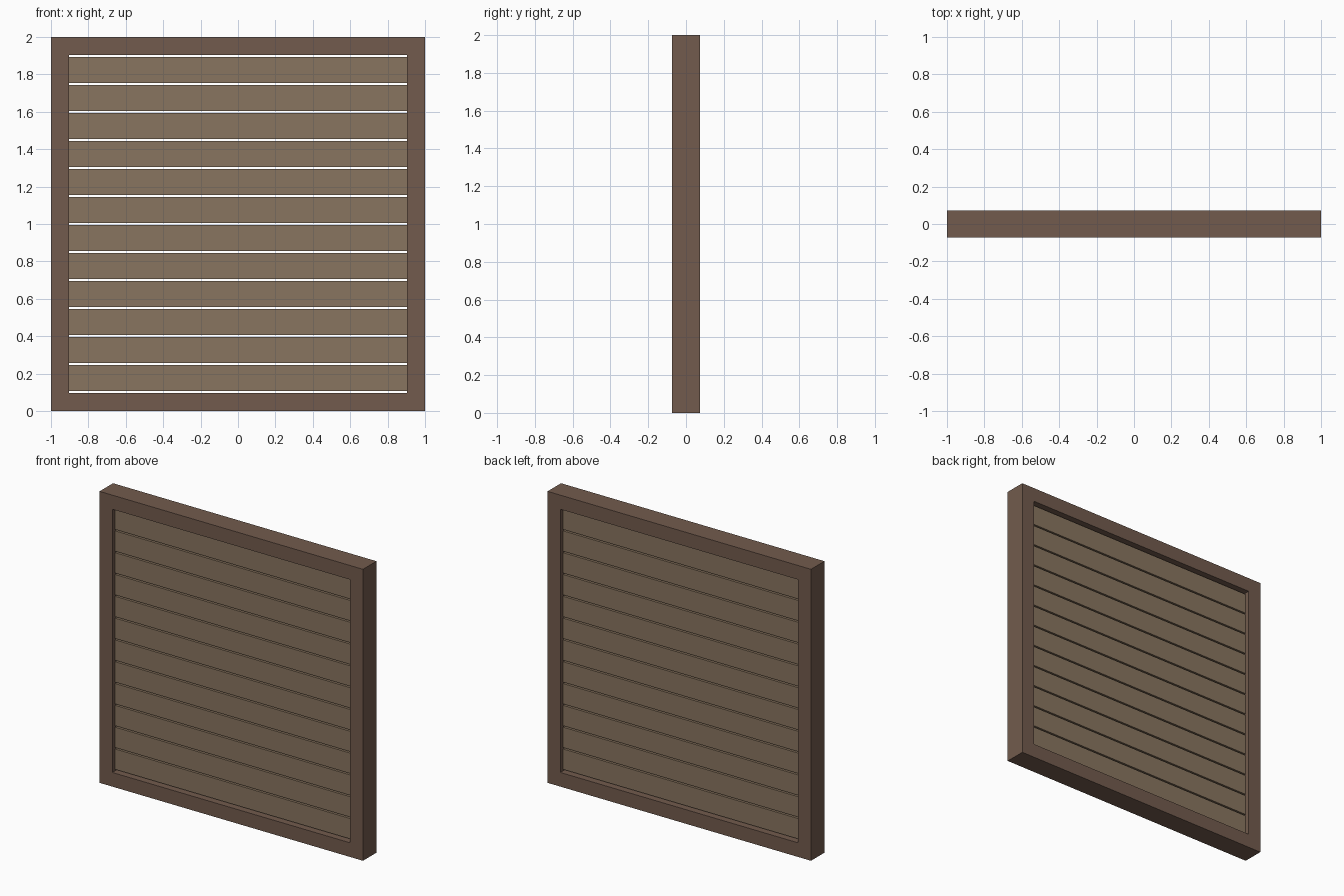
import bpy

if "Cube" in bpy.data.objects:
    bpy.data.objects.remove(bpy.data.objects["Cube"])

SIZE, BORDER, HALF_DEPTH = 2.0, 0.097, 0.073
SLATS, GAP, SLAT_HALF = 12, 0.01, 0.043


def material(name, color):
    m = bpy.data.materials.new(name)
    m.diffuse_color = color
    m.use_nodes = True
    m.node_tree.nodes["Principled BSDF"].inputs["Base Color"].default_value = m.diffuse_color
    return m


def box(name, x, y, z, mat):
    bpy.ops.mesh.primitive_cube_add(
        size=1, location=(sum(x) / 2, sum(y) / 2, sum(z) / 2))
    ob = bpy.context.object
    ob.name = name
    ob.scale = (x[1] - x[0], y[1] - y[0], z[1] - z[0])
    bpy.ops.object.transform_apply(location=False, rotation=False, scale=True)
    ob.data.materials.append(mat)
    return ob


dark = material("frame_brown", (0.17, 0.105, 0.075, 1))
light = material("slat_brown", (0.25, 0.178, 0.115, 1))

# Outer frame: one block with a square opening cut through
frame = box("frame", (-1, 1), (-HALF_DEPTH, HALF_DEPTH), (0, SIZE), dark)
inner = 1 - BORDER
cutter = box("opening_cutter", (-inner, inner), (-1, 1),
             (BORDER, SIZE - BORDER), dark)
cutter.hide_render = True
cutter.hide_set(True)
cut = frame.modifiers.new("opening", 'BOOLEAN')
cut.operation = 'DIFFERENCE'
cut.solver = 'EXACT'
cut.object = cutter

# Horizontal slats, evenly spaced with a thin gap all round
pitch = (SIZE - 2 * BORDER - GAP) / SLATS
for i in range(SLATS):
    z0 = BORDER + GAP + i * pitch
    box(f"slat_{i + 1}", (-inner, inner), (-SLAT_HALF, SLAT_HALF),
        (z0, z0 + pitch - GAP), light)
